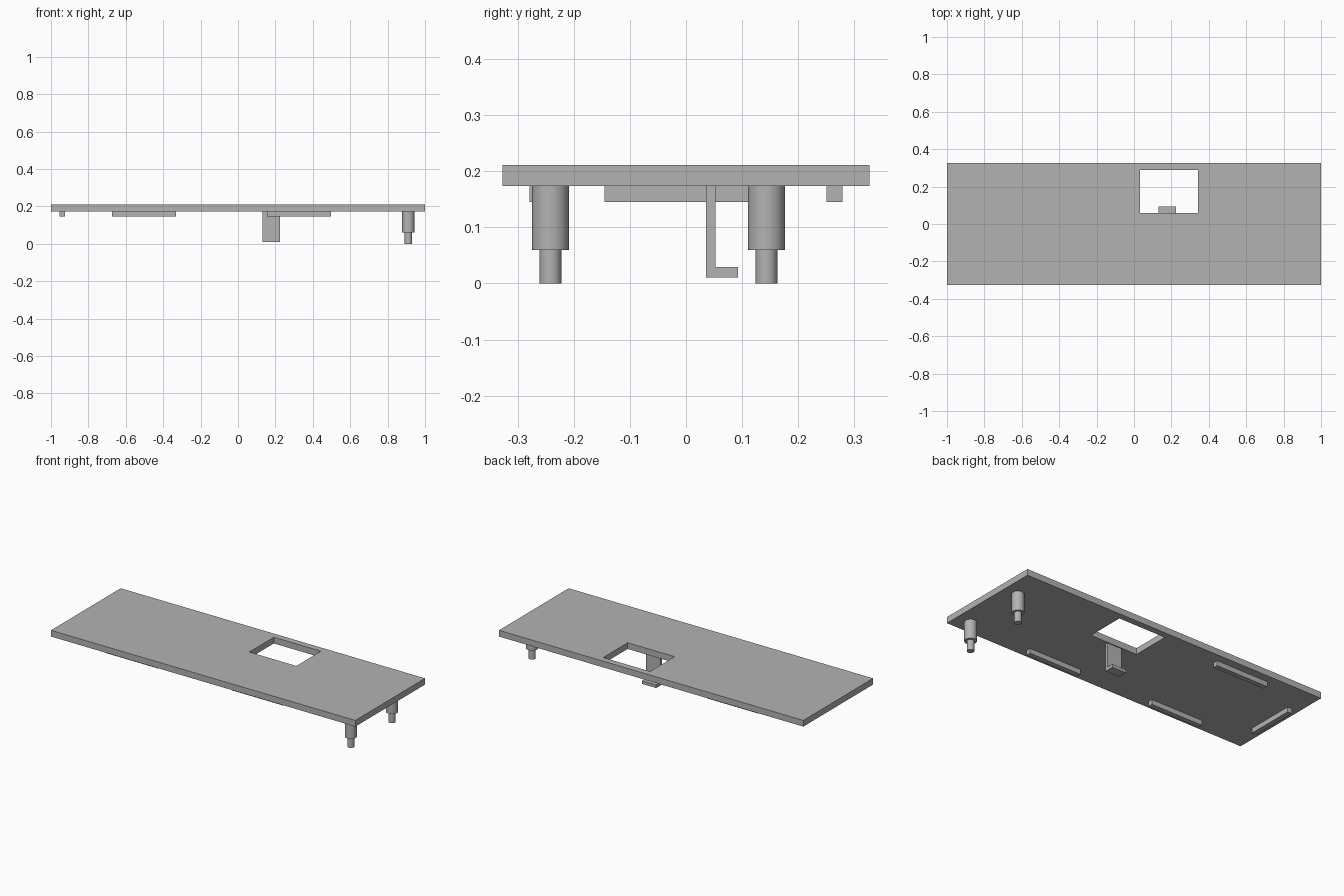
import bpy
import bmesh
import math

default_cube = bpy.data.objects.get("Cube")
if default_cube:
    bpy.data.objects.remove(default_cube, do_unlink=True)

# Single flat colour
grey = bpy.data.materials.new("plain_grey")
grey.use_nodes = True
COLOUR = (0.45, 0.45, 0.45, 1)
grey.diffuse_color = COLOUR
grey.node_tree.nodes["Principled BSDF"].inputs["Base Color"].default_value = COLOUR

PLATE_BOTTOM, PLATE_TOP = 0.174, 0.211
BAR_BOTTOM = 0.145


def make_object(name, bm):
    bmesh.ops.recalc_face_normals(bm, faces=bm.faces)
    mesh = bpy.data.meshes.new(name)
    bm.to_mesh(mesh)
    bm.free()
    mesh.materials.append(grey)
    obj = bpy.data.objects.new(name, mesh)
    bpy.context.collection.objects.link(obj)
    return obj


def extrude_up(bm, vector):
    result = bmesh.ops.extrude_face_region(bm, geom=bm.faces[:])
    verts = [g for g in result["geom"] if isinstance(g, bmesh.types.BMVert)]
    bmesh.ops.translate(bm, verts=verts, vec=vector)


def box(name, xs, ys, zs):
    bm = bmesh.new()
    bm.faces.new([bm.verts.new((x, y, zs[0])) for x, y in
                  ((xs[0], ys[0]), (xs[1], ys[0]), (xs[1], ys[1]), (xs[0], ys[1]))])
    extrude_up(bm, (0, 0, zs[1] - zs[0]))
    return make_object(name, bm)


# Plate with a rectangular window: a three by three grid without its middle cell
bm = bmesh.new()
xs = (-1, 0.033, 0.342, 1)
ys = (-0.327, 0.059, 0.289, 0.327)
grid = [[bm.verts.new((x, y, PLATE_BOTTOM)) for y in ys] for x in xs]
for i in range(3):
    for j in range(3):
        if (i, j) != (1, 1):
            bm.faces.new((grid[i][j], grid[i + 1][j], grid[i + 1][j + 1], grid[i][j + 1]))
extrude_up(bm, (0, 0, PLATE_TOP - PLATE_BOTTOM))
bmesh.ops.dissolve_limit(bm, angle_limit=0.01, verts=bm.verts[:], edges=bm.edges[:])
make_object("cover_plate", bm)

# L-shaped hook beside the window
profile = ((0.036, 0.011), (0.093, 0.011), (0.093, 0.029),
           (0.053, 0.029), (0.053, PLATE_BOTTOM), (0.036, PLATE_BOTTOM))
bm = bmesh.new()
bm.faces.new([bm.verts.new((0.131, y, z)) for y, z in profile])
extrude_up(bm, (0.094, 0, 0))
make_object("latch_hook", bm)

# Locating bars under the plate
bar_z = (BAR_BOTTOM, PLATE_BOTTOM)
front_y, back_y = (-0.279, -0.25), (0.25, 0.279)
box("front_left_bar", (0.155, 0.498), front_y, bar_z)
box("front_right_bar", (-0.674, -0.332), front_y, bar_z)
box("back_right_bar", (-0.674, -0.332), back_y, bar_z)
box("end_bar", (-0.954, -0.925), (-0.145, 0.145), bar_z)


# Stepped round posts, revolved from a half profile
def post(name, x, y):
    outline = ((0, 0), (0.0196, 0), (0.0196, 0.06), (0.033, 0.06),
               (0.033, PLATE_BOTTOM), (0, PLATE_BOTTOM))
    bm = bmesh.new()
    verts = [bm.verts.new((x + r, y, z)) for r, z in outline]
    edges = [bm.edges.new(pair) for pair in zip(verts, verts[1:])]
    bmesh.ops.spin(bm, geom=verts + edges, cent=(x, y, 0), axis=(0, 0, 1),
                   angle=2 * math.pi, steps=48, use_merge=True)
    bmesh.ops.remove_doubles(bm, verts=bm.verts[:], dist=0.0001)
    obj = make_object(name, bm)
    bpy.ops.object.select_all(action="DESELECT")
    obj.select_set(True)
    bpy.context.view_layer.objects.active = obj
    bpy.ops.object.shade_smooth_by_angle(angle=math.radians(30))


post("front_post", 0.911, -0.2415)
post("back_post", 0.911, 0.1435)
